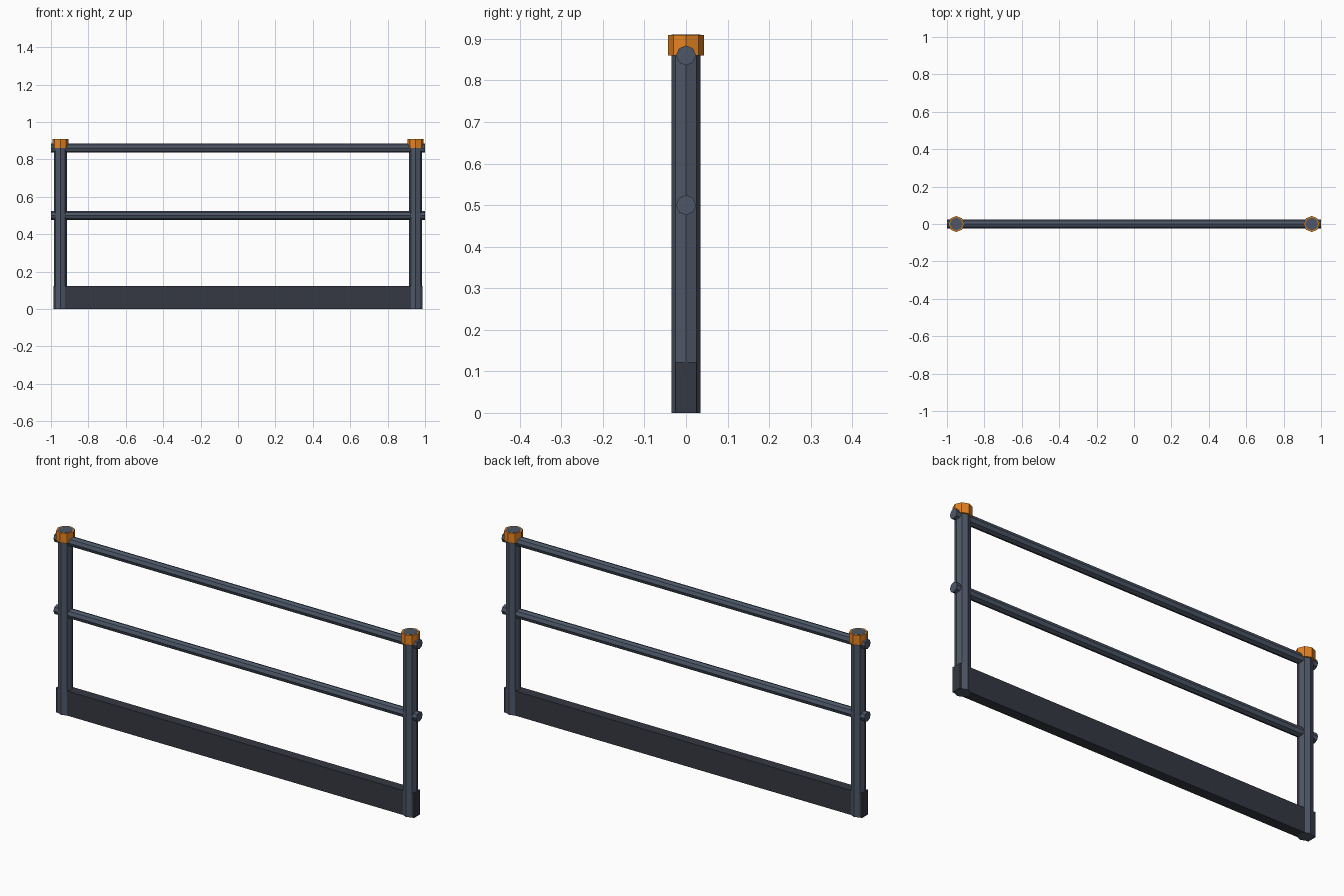
import bpy
from math import radians

if "Cube" in bpy.data.objects:
    bpy.data.objects.remove(bpy.data.objects["Cube"])


def material(name, rgb):
    m = bpy.data.materials.new(name)
    m.diffuse_color = (*rgb, 1)
    m.use_nodes = True
    m.node_tree.nodes["Principled BSDF"].inputs["Base Color"].default_value = m.diffuse_color
    return m


STEEL = material("steel", (0.075, 0.095, 0.135))
DARK = material("dark_steel", (0.036, 0.04, 0.055))
ORANGE = material("safety_orange", (0.78, 0.23, 0.015))


def tube(name, radius, length, centre, mat, along_x=False):
    """Eight-sided flat-faced cylinder, upright or lying along x."""
    bpy.ops.mesh.primitive_cylinder_add(
        vertices=8, radius=radius, depth=length, location=centre,
        rotation=(0, radians(90) if along_x else 0, 0))
    ob = bpy.context.object
    ob.name = name
    ob.data.materials.append(mat)


# Posts with orange caps; the post top shows inside each cap
for side, x in (("left", -0.95), ("right", 0.95)):
    tube(side + "_post", 0.035, 0.91, (x, 0, 0.455), STEEL)
    tube(side + "_post_cap", 0.043, 0.049, (x, 0, 0.8845), ORANGE)

# Horizontal rails running through the posts
for name, z in (("top_rail", 0.86), ("middle_rail", 0.5)):
    tube(name, 0.024, 2.0, (0, 0, z), STEEL, along_x=True)

# Toe board along the ground
bpy.ops.mesh.primitive_cube_add(size=1, location=(0, 0, 0.061))
board = bpy.context.object
board.name = "toe_board"
board.scale = (1.972, 0.05, 0.122)
board.data.materials.append(DARK)
